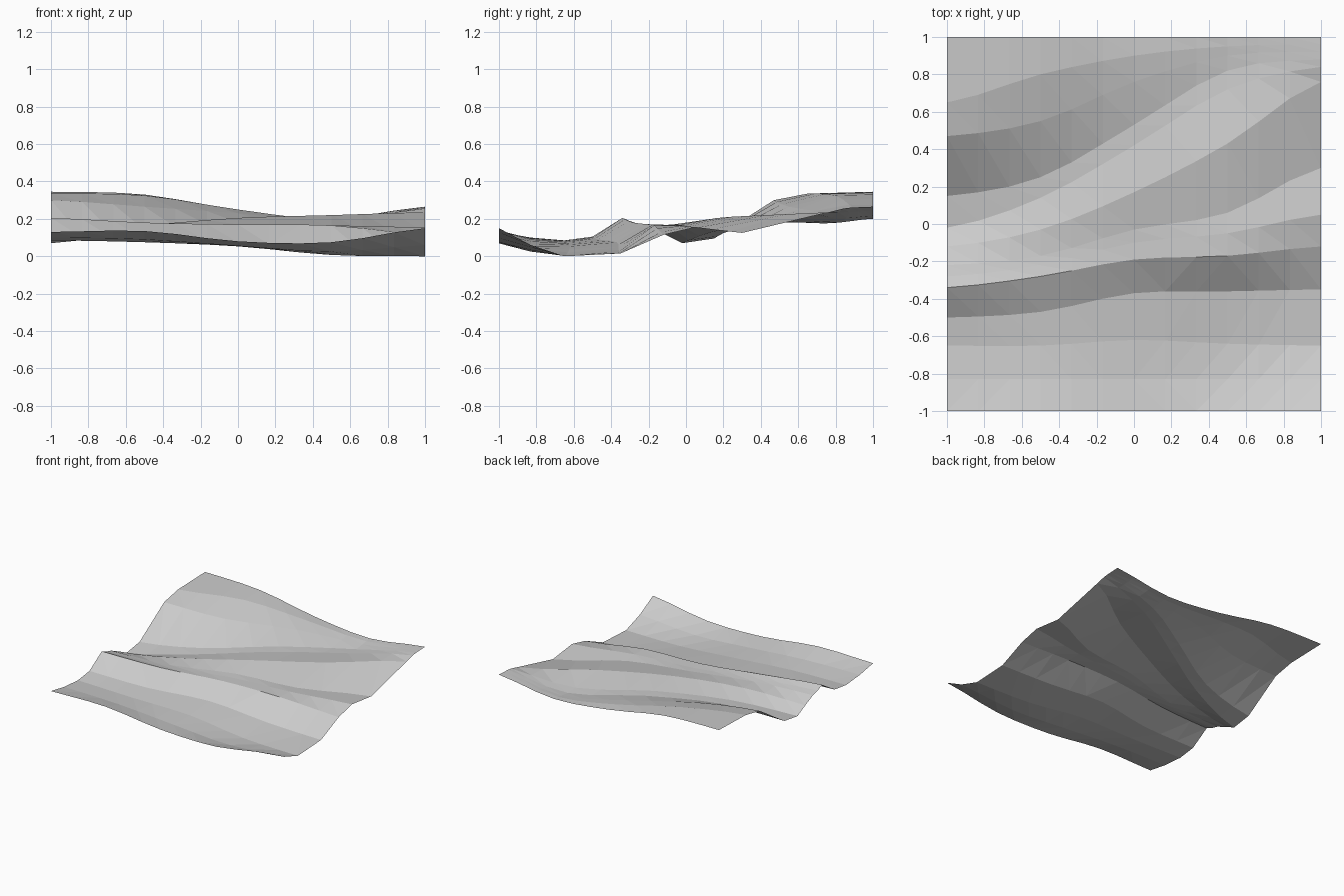
import bpy, bmesh

if "Cube" in bpy.data.objects:
    bpy.data.objects.remove(bpy.data.objects["Cube"])

# Ground profiles (y, z) at five x stations; point k follows the same ridge or valley in each
PROFILES = [
    [(-1, .13), (-.83, .10), (-.65, .085), (-.5, .105), (-.34, .205), (-.28, .18), (-.22, .165),
     (-.12, .12), (-.02, .07), (.15, .095), (.47, .30), (.65, .335), (1, .345)],
    [(-1, .135), (-.83, .09), (-.65, .075), (-.47, .09), (-.28, .18), (-.22, .168), (-.17, .162),
     (-.03, .165), (.14, .13), (.25, .14), (.55, .265), (.8, .325), (1, .33)],
    [(-1, .08), (-.83, .055), (-.62, .053), (-.37, .075), (-.19, .17), (-.1, .168), (-.03, .17),
     (.17, .205), (.42, .178), (.53, .18), (.76, .23), (.9, .25), (1, .245)],
    [(-1, .075), (-.83, .025), (-.64, .007), (-.36, .035), (-.17, .165), (-.05, .165), (.06, .153),
     (.43, .22), (.72, .185), (.82, .18), (.9, .19), (.95, .197), (1, .2)],
    [(-1, .15), (-.83, .06), (-.65, .0), (-.35, .015), (-.12, .115), (.05, .155), (.3, .125),
     (.76, .235), (.84, .255), (.88, .26), (.92, .262), (.96, .264), (1, .265)],
]
STEPS = 3  # columns per station gap


def blend(a, b, c, d, t):
    """Smooth curve from b to c."""
    return .5 * (2 * b + (c - a) * t + (2 * a - 5 * b + 4 * c - d) * t ** 2
                 + (3 * b - a - 3 * c + d) * t ** 3)


def column(i):
    """Profile of column i, blended across the neighbouring stations."""
    s = min(i // STEPS, len(PROFILES) - 2)
    t = i / STEPS - s
    picks = [PROFILES[min(max(s + o, 0), len(PROFILES) - 1)] for o in (-1, 0, 1, 2)]
    x = -1 + 2 * i / (STEPS * (len(PROFILES) - 1))
    return [(x, blend(*(p[0] for p in q), t), max(0, blend(*(p[1] for p in q), t)))
            for q in zip(*picks)]


# Terrain sheet: loft the columns into a faceted triangle surface
bm = bmesh.new()
cols = [[bm.verts.new(p) for p in column(i)]
        for i in range(STEPS * (len(PROFILES) - 1) + 1)]
for left, right in zip(cols, cols[1:]):
    for k in range(len(left) - 1):
        bm.faces.new((left[k], right[k], right[k + 1], left[k + 1]))
bmesh.ops.triangulate(bm, faces=bm.faces[:], quad_method='SHORT_EDGE')

mesh = bpy.data.meshes.new("terrain")
bm.to_mesh(mesh)
bm.free()
bpy.context.collection.objects.link(bpy.data.objects.new("terrain", mesh))
